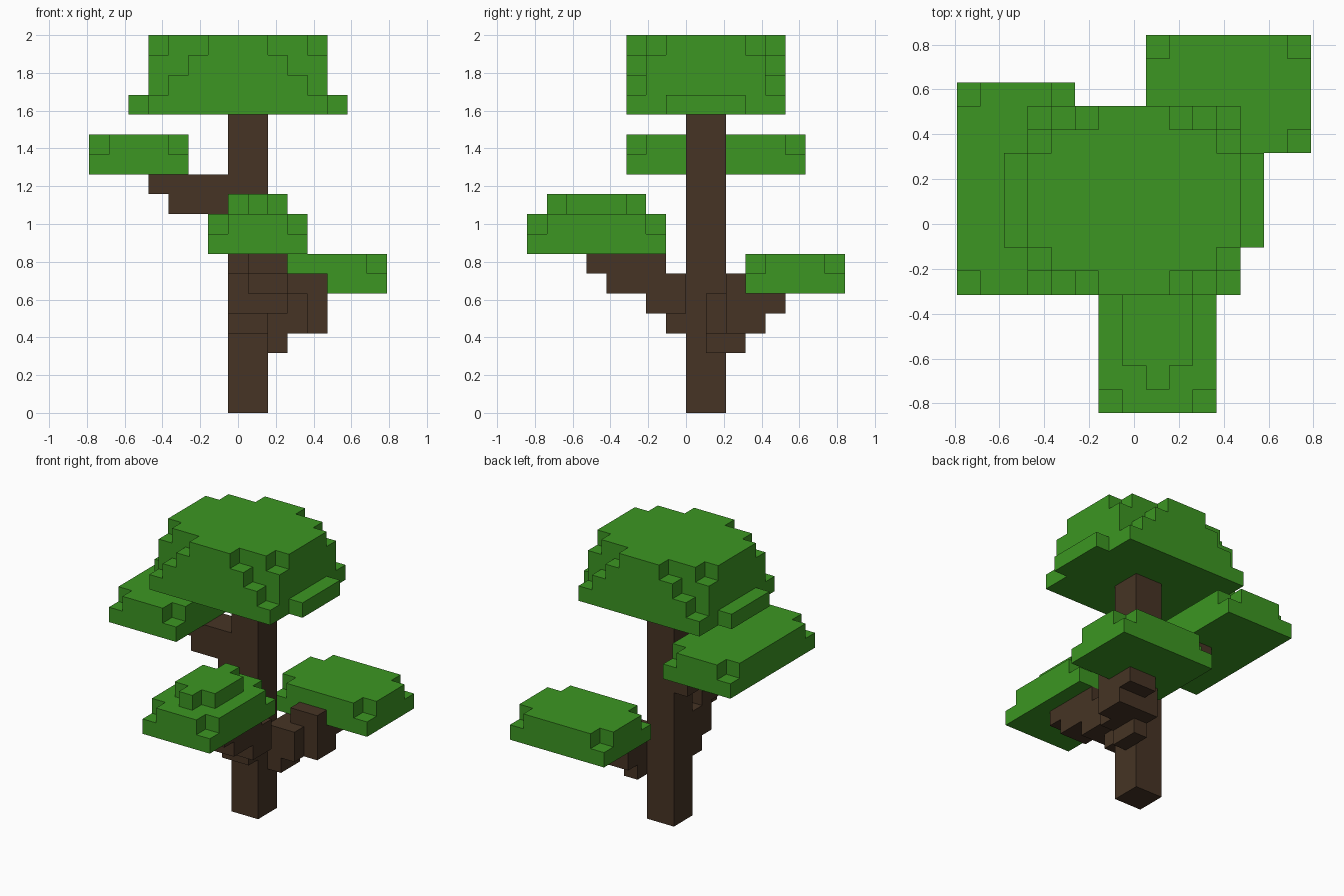
import bpy, bmesh, math
from mathutils import Vector

cube = bpy.data.objects.get("Cube")
if cube:
    bpy.data.objects.remove(cube, do_unlink=True)

U = 2 / 19                                  # block size: the tree is 19 blocks tall
ORIGIN = Vector((-7.5 * U, -8 * U, 0))      # grid is 15 x 16 blocks, centred


def material(name, rgb):
    m = bpy.data.materials.new(name)
    m.use_nodes = True
    col = (*rgb, 1)
    m.diffuse_color = col
    bsdf = next(n for n in m.node_tree.nodes if n.type == 'BSDF_PRINCIPLED')
    bsdf.inputs["Base Color"].default_value = col
    bsdf.inputs["Roughness"].default_value = 0.9
    return m


LEAF = material("leaf green", (0.045, 0.305, 0.016))
BARK = material("bark brown", (0.061, 0.034, 0.018))


def box(x0, x1, y0, y1, z0, z1):
    """Set of grid cells filling a box."""
    return {(x, y, z) for x in range(x0, x1) for y in range(y0, y1) for z in range(z0, z1)}


def corners(x0, x1, y0, y1, z):
    """The four corner cells of a rectangular layer."""
    return {(x, y, z) for x in (x0, x1 - 1) for y in (y0, y1 - 1)}


def build(name, cells, mat):
    """Make one object from the outer skin of a set of cells."""
    bm = bmesh.new()
    verts = {}

    def vert(p):
        if p not in verts:
            verts[p] = bm.verts.new(ORIGIN + Vector(p) * U)
        return verts[p]

    for c in cells:
        for axis in range(3):
            a, b = (axis + 1) % 3, (axis + 2) % 3
            for side in (0, 1):
                n = list(c)
                n[axis] += 2 * side - 1
                if tuple(n) in cells:
                    continue
                quad = []
                for da, db in ((0, 0), (1, 0), (1, 1), (0, 1)):
                    p = list(c)
                    p[axis] += side
                    p[a] += da
                    p[b] += db
                    quad.append(vert(tuple(p)))
                bm.faces.new(quad if side else quad[::-1])
    # merge flat areas into single faces
    bmesh.ops.dissolve_limit(bm, angle_limit=math.radians(1),
                             verts=bm.verts[:], edges=bm.edges[:])
    mesh = bpy.data.meshes.new(name)
    bm.to_mesh(mesh)
    bm.free()
    mesh.materials.append(mat)
    ob = bpy.data.objects.new(name, mesh)
    bpy.context.scene.collection.objects.link(ob)
    return ob


# Trunk
build("trunk", box(7, 9, 8, 10, 0, 15), BARK)

# Branch stepping up to the right-hand leaves (-x)
build("right_branch",
      box(6, 7, 8, 10, 9, 10) | box(4, 7, 8, 10, 10, 11) | box(3, 7, 8, 10, 11, 12), BARK)

# Branch stepping up to the front leaves
build("front_branch",
      box(7, 9, 7, 8, 4, 5) | box(7, 10, 6, 8, 5, 6)
      | box(8, 10, 4, 8, 6, 7) | box(7, 8, 6, 8, 6, 7)
      | box(8, 10, 3, 7, 7, 8) | box(7, 8, 5, 7, 7, 8), BARK)

# Branch stepping up to the left-hand leaves (+x, back)
build("left_branch",
      box(9, 10, 9, 11, 3, 4) | box(9, 11, 9, 12, 4, 6)
      | box(10, 12, 10, 12, 4, 6) | box(10, 12, 10, 13, 5, 6)
      | box(10, 12, 10, 11, 6, 7), BARK)

# Crown: side tabs at the base, front and back rows stepping in with height
crown = box(3, 12, 5, 13, 15, 19) | box(2, 13, 7, 11, 15, 16)
for z in (16, 17, 18):
    inset = z - 15
    for y in (5, 12):
        crown -= box(3, 3 + inset, y, y + 1, z, z + 1)
        crown -= box(12 - inset, 12, y, y + 1, z, z + 1)
crown -= corners(3, 12, 6, 12, 18)
build("crown_leaves", crown, LEAF)

# Leaf pads: two layers with the upper corners cut
PADS = {
    "right_leaves": (0, 5, 5, 14, 12),
    "left_leaves": (8, 15, 11, 16, 6),
    "front_leaves": (6, 11, 0, 7, 8),
}
for name, (x0, x1, y0, y1, z) in PADS.items():
    pad = box(x0, x1, y0, y1, z, z + 2) - corners(x0, x1, y0, y1, z + 1)
    if name == "front_leaves":              # small extra cap
        pad |= box(7, 10, 2, 5, 10, 11) | box(8, 9, 1, 6, 10, 11)
    build(name, pad, LEAF)
